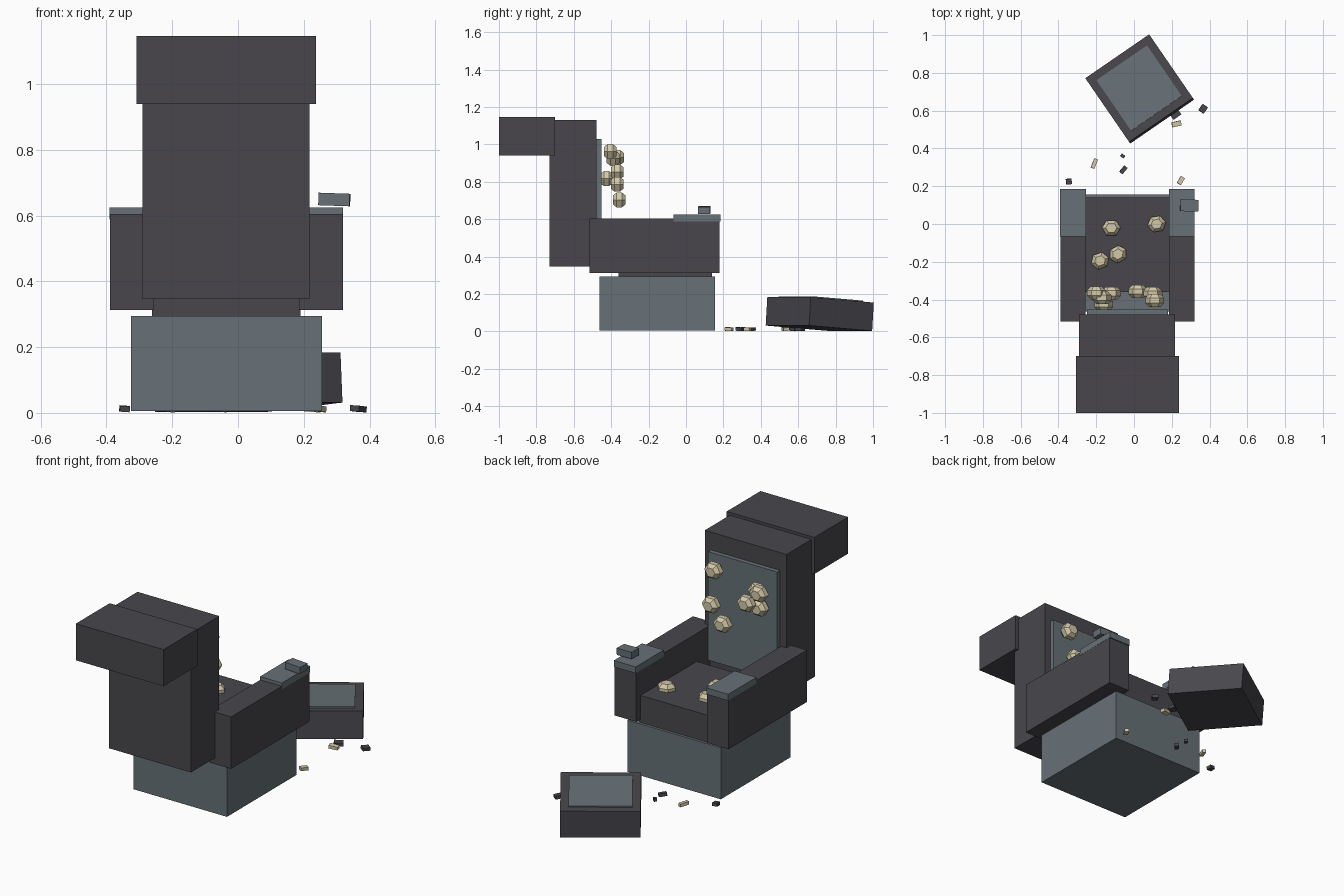
import bpy
import bmesh
from math import radians, cos, sin, pi
from mathutils import Vector

default = bpy.data.objects.get("Cube")
if default:
    bpy.data.objects.remove(default, do_unlink=True)


def material(name, rgb):
    m = bpy.data.materials.new(name)
    m.use_nodes = True
    m.diffuse_color = (*rgb, 1)
    bsdf = m.node_tree.nodes["Principled BSDF"]
    bsdf.inputs["Base Color"].default_value = (*rgb, 1)
    bsdf.inputs["Roughness"].default_value = 0.9
    return m


DARK = material("charcoal upholstery", (0.065, 0.062, 0.072))
SLATE = material("slate grey", (0.135, 0.165, 0.185))
CREAM = material("cream", (0.65, 0.58, 0.39))


def add_object(name, bm, mat):
    bmesh.ops.recalc_face_normals(bm, faces=bm.faces)
    mesh = bpy.data.meshes.new(name)
    bm.to_mesh(mesh)
    bm.free()
    mesh.materials.append(mat)
    ob = bpy.data.objects.new(name, mesh)
    bpy.context.collection.objects.link(ob)
    return ob


def block(name, mat, center, size, rot=(0, 0, 0)):
    """Box given by centre, size and rotation in degrees."""
    bm = bmesh.new()
    bmesh.ops.create_cube(bm, size=1)
    bmesh.ops.scale(bm, vec=size, verts=bm.verts)
    ob = add_object(name, bm, mat)
    ob.location = center
    ob.rotation_euler = [radians(a) for a in rot]
    return ob


def span(name, mat, x, y, z):
    """Box given by its low and high limits on each axis."""
    limits = (x, y, z)
    return block(name, mat, [(a + b) / 2 for a, b in limits], [b - a for a, b in limits])


def tuft(name, center, tilt=0, spin=0):
    """Six-sided nugget with bevelled caps, turned to face its surface."""
    bm = bmesh.new()
    rings = []
    for r, h in ((0.6, -0.034), (1, -0.014), (1, 0.014), (0.6, 0.034)):
        rings.append([bm.verts.new((0.05 * r * cos(k * pi / 3),
                                    0.046 * r * sin(k * pi / 3), h)) for k in range(6)])
    for low, high in zip(rings, rings[1:]):
        for k in range(6):
            n = (k + 1) % 6
            bm.faces.new((low[k], low[n], high[n], high[k]))
    bm.faces.new(rings[0])
    bm.faces.new(rings[-1])
    ob = add_object(name, bm, CREAM)
    ob.location = center
    ob.rotation_euler = (radians(tilt), 0, radians(spin))


# Base and seat
span("base", SLATE, (-0.325, 0.255), (-0.462, 0.155), (0.005, 0.295))
span("seat_cushion", DARK, (-0.262, 0.19), (-0.36, 0.14), (0.29, 0.447))

# Armrests with caps
for side, x in (("right", -0.323), ("left", 0.252)):
    span(side + "_armrest", DARK, (x - 0.067, x + 0.067), (-0.517, 0.178), (0.313, 0.605))
    span(side + "_arm_cap", SLATE, (x - 0.068, x + 0.068), (-0.067, 0.184), (0.588, 0.624))
block("arm_control", SLATE, (0.293, 0.098, 0.649), (0.095, 0.063, 0.038), (0, 2, -2))

# Backrest, its panel and the overhanging head block
span("backrest", DARK, (-0.29, 0.218), (-0.73, -0.478), (0.347, 1.13))
span("back_panel", SLATE, (-0.25, 0.18), (-0.48, -0.453), (0.42, 1.03))
span("head_block", DARK, (-0.308, 0.237), (-1.0, -0.7), (0.94, 1.146))

# Tilted footstool with a top plate
stool = block("footstool", DARK, (0.03, 0.715, 0.093), (0.41, 0.41, 0.152), (-4, 0, 34.5))
plate = block("footstool_plate", SLATE, (0, 0, 0.079), (0.325, 0.325, 0.009))
plate.parent = stool

# Nuggets against the back panel and on the seat
for i, p in enumerate(((0.11, -0.405, 0.962), (0.1, -0.368, 0.787), (0.02, -0.357, 0.703),
                       (-0.12, -0.367, 0.853), (-0.2, -0.365, 0.93),
                       (-0.16, -0.425, 0.817), (-0.17, -0.39, 0.925))):
    tuft(f"back_nugget_{i + 1}", p, tilt=90)
for i, (x, y) in enumerate(((-0.12, -0.02), (0.12, 0), (-0.18, -0.195), (-0.085, -0.16))):
    tuft(f"seat_nugget_{i + 1}", (x, y, 0.45), spin=10 * i)

# Small scraps on the floor: position, length, width, turn
scraps = {
    "cream_scrap": (CREAM, ((0.225, 0.53, 0.05, 0.027, 12), (-0.21, 0.32, 0.052, 0.02, 68),
                            (0.248, 0.23, 0.042, 0.024, 60))),
    "dark_scrap": (DARK, ((0.366, 0.61, 0.04, 0.034, 55), (0.22, 0.58, 0.05, 0.034, 35),
                          (-0.056, 0.287, 0.042, 0.022, 50), (-0.06, 0.36, 0.022, 0.016, -40),
                          (-0.345, 0.225, 0.03, 0.03, 5))),
}
for name, (mat, items) in scraps.items():
    for i, (x, y, length, width, turn) in enumerate(items):
        block(f"{name}_{i + 1}", mat, (x, y, 0.0125), (length, width, 0.018), (3, 4, turn))
